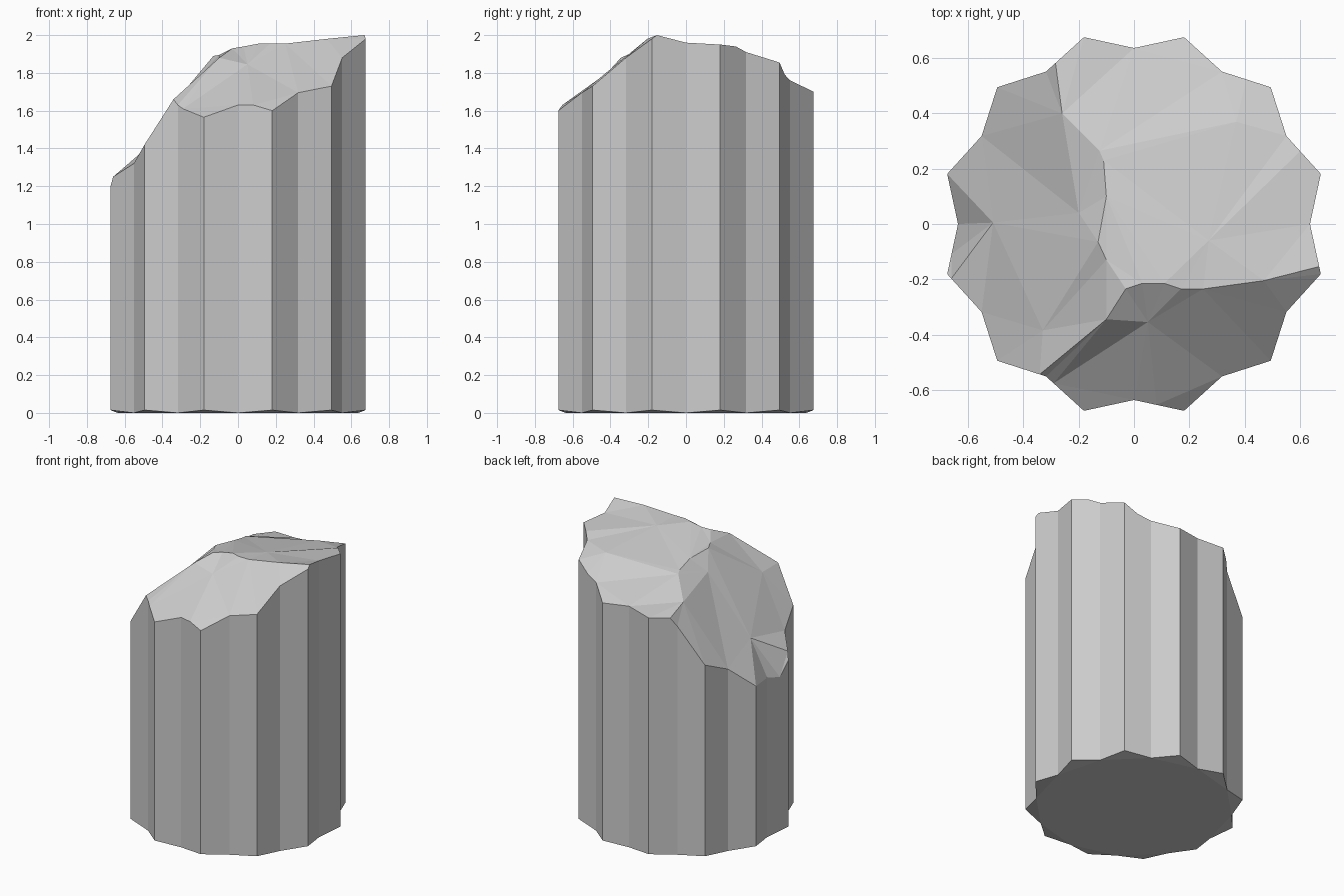
import bpy, math
from mathutils import Vector
from mathutils.geometry import delaunay_2d_cdt

if "Cube" in bpy.data.objects:
    bpy.data.objects.remove(bpy.data.objects["Cube"])

RIDGE, GROOVE, BEVEL = 0.70, 0.637, 0.015


def flute(i):
    """Corner i of the fluted outline: even = groove, odd = ridge."""
    a = math.radians(15 * i)
    r = RIDGE if i % 2 else GROOVE
    return Vector((r * math.cos(a), r * math.sin(a)))


def outline(t):
    i = math.floor(t)
    return flute(i).lerp(flute(i + 1), t - i)


# Broken rim: (position along the outline in 15 degree steps, height)
rim = [(0, 1.96), (1, 1.95), (1.6, 1.94), (2, 1.91), (3, 1.855), (3.5, 1.79),
       (4, 1.76), (5, 1.70), (6, 1.71), (7, 1.69), (7.75, 1.68), (8, 1.62),
       (8.4, 1.52), (9, 1.37), (10, 1.29), (11, 1.15), (12, 1.13), (12.6, 1.10),
       (13, 1.195), (13.12, 1.25), (14, 1.32), (15, 1.42), (15.4, 1.53),
       (15.87, 1.66), (16, 1.63), (16.2, 1.61), (17, 1.565), (18, 1.63),
       (18.45, 1.63), (19, 1.60), (20, 1.695), (21, 1.73), (22, 1.88),
       (23, 1.98), (23.15, 2.0)]
rim_at = {t: k for k, (t, z) in enumerate(rim)}
top = [(*outline(t), z) for t, z in rim]
n = len(top)
edges = [(k, (k + 1) % n) for k in range(n)]


def crease(points, start=None, end=None):
    """Add a sharp break line to the top, joined to existing points."""
    ids = [] if start is None else [start]
    for p in points:
        ids.append(len(top))
        top.append(p)
    if end is not None:
        ids.append(end)
    edges.extend(zip(ids, ids[1:]))
    return ids


# Break lines between the three fracture slopes
left = crease([(-.26, .40, 1.72), (-.125, .265, 1.83), (-.11, .23, 1.84),
               (-.10, .10, 1.87), (-.13, -.065, 1.89), (-.10, -.13, 1.895),
               (-.03, -.235, 1.93)], rim_at[7.75])
peak = left[-1]
crease([(.03, -.215, 1.94), (.11, -.215, 1.955), (.17, -.235, 1.955),
        (.25, -.235, 1.955), (.47, -.205, 1.98)], peak, rim_at[23.15])
corner = crease([(-.10, -.345, 1.88)], peak, rim_at[15.87])[1]
crease([(.05, -.355, 1.845)], corner, rim_at[16.2])
crease([(-.51, .005, 1.38)], rim_at[13.12])
# Loose points inside the slopes
top += [(-.20, .04, 1.78), (-.33, -.385, 1.65), (.27, -.06, 1.945), (.37, .37, 1.89)]

flat, _, tris, origin, _, _ = delaunay_2d_cdt(
    [Vector(p[:2]) for p in top], edges, [list(range(n))], 1, 1e-5)

# Assemble top, fluted walls and bevelled foot
verts, where = [], {}
for k, co in enumerate(flat):
    src = origin[k][0] if origin[k] else min(
        range(len(top)), key=lambda j: (Vector(top[j][:2]) - co).length)
    verts.append((co.x, co.y, top[src][2]))
    for o in origin[k]:
        where[o] = k
faces = [list(f) for f in tris]
foot = len(verts)
verts += [(*flute(i), BEVEL if i % 2 else 0) for i in range(24)]
for i in range(24):
    chain = [where[k] for k, (t, z) in enumerate(rim) if i <= t < i + 1]
    chain.append(where[rim_at[(i + 1) % 24]])
    faces.append([foot + (i + 1) % 24, foot + i][::-1] + chain[::-1])
for i in range(1, 24, 2):
    faces.append([foot + i - 1, foot + (i + 1) % 24, foot + i])
faces.append([foot + i for i in range(22, -1, -2)])

mesh = bpy.data.meshes.new("broken_column")
mesh.from_pydata(verts, [], faces)
mesh.validate()
column = bpy.data.objects.new("broken_column", mesh)
bpy.context.collection.objects.link(column)
